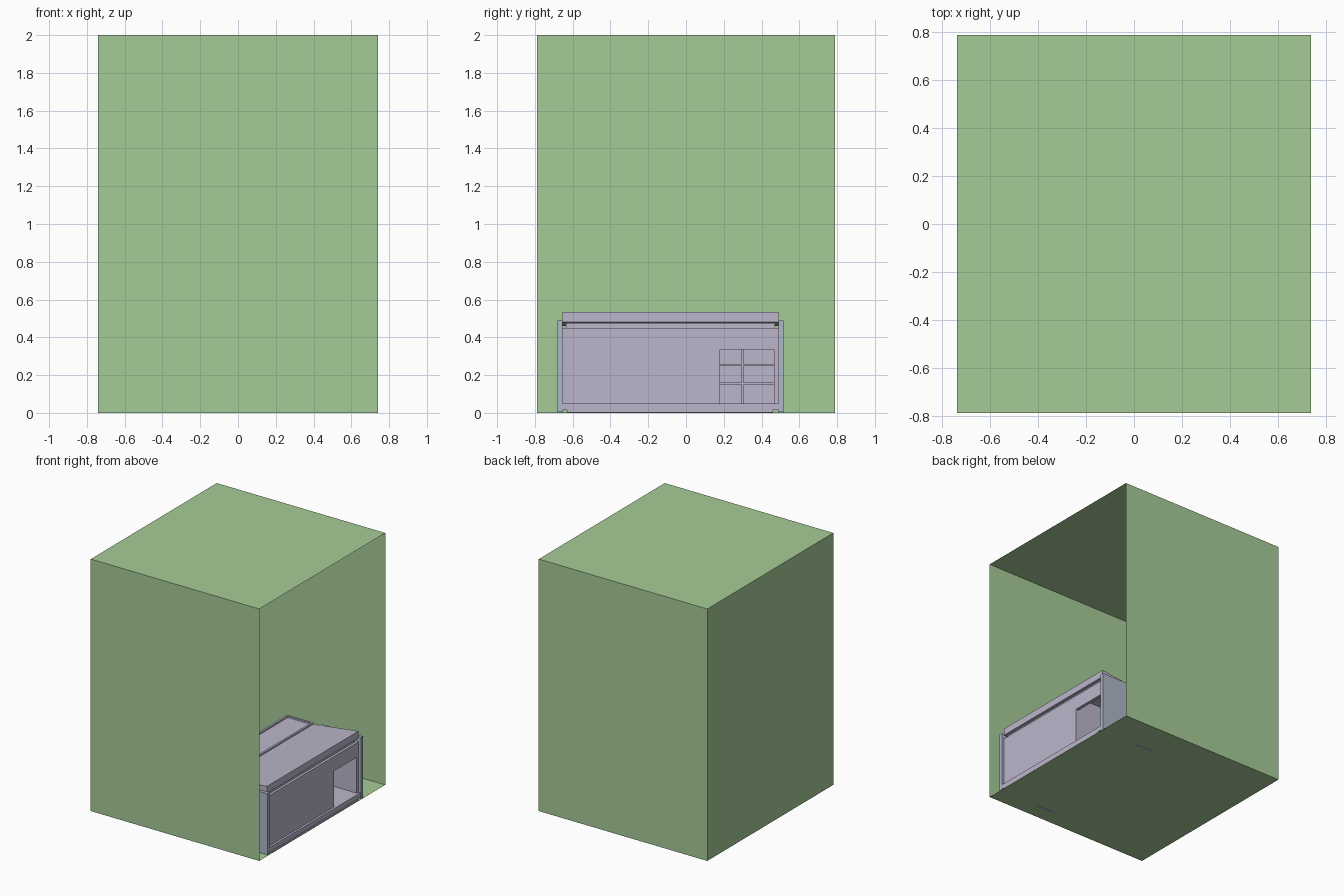
import bpy, bmesh

if "Cube" in bpy.data.objects:
    bpy.data.objects.remove(bpy.data.objects["Cube"])


def material(name, rgb):
    m = bpy.data.materials.new(name)
    m.diffuse_color = (*rgb, 1)
    m.use_nodes = True
    m.node_tree.nodes["Principled BSDF"].inputs["Base Color"].default_value = m.diffuse_color
    return m


GREEN = material("green", (0.38, 0.60, 0.31))
LAVENDER = material("lavender", (0.50, 0.47, 0.60))
BLUE = material("grey_blue", (0.42, 0.48, 0.58))


def finish(name, bm, mat):
    me = bpy.data.meshes.new(name)
    bm.to_mesh(me)
    bm.free()
    ob = bpy.data.objects.new(name, me)
    bpy.context.collection.objects.link(ob)
    me.materials.append(mat)
    return ob


def cube_bm(x, y, z):
    """Box from (min, max) ranges."""
    bm = bmesh.new()
    bmesh.ops.create_cube(bm, size=1)
    for v in bm.verts:
        for i, r in enumerate((x, y, z)):
            v.co[i] = r[1] if v.co[i] > 0 else r[0]
    return bm


def box(name, x, y, z, mat=LAVENDER):
    return finish(name, cube_bm(x, y, z), mat)


def extrude_y(name, profile, y, mat=LAVENDER):
    """Closed x,z profile swept along y."""
    bm = bmesh.new()
    face = bm.faces.new([bm.verts.new((px, y[0], pz)) for px, pz in profile])
    new = bmesh.ops.extrude_face_region(bm, geom=[face])["geom"]
    bmesh.ops.translate(bm, vec=(0, y[1] - y[0], 0),
                        verts=[g for g in new if isinstance(g, bmesh.types.BMVert)])
    bmesh.ops.recalc_face_normals(bm, faces=bm.faces)
    return finish(name, bm, mat)


# Tall thin-walled enclosure, open on the right side
bm = cube_bm((-0.74, 0.74), (-0.79, 0.79), (0, 2))
bmesh.ops.delete(bm, geom=[f for f in bm.faces if f.normal.x > 0.5], context='FACES')
finish("enclosure", bm, GREEN)

# Low unit inside the enclosure, facing the open side
Y0, Y1 = -0.655, 0.49       # length of the unit
XB, XF = 0.09, 0.715        # back and face
OY, OZ = (0.18, 0.465), (0.05, 0.335)   # doorway

# Plinth: stepped base with a projecting ledge
box("plinth_foot", (XB, 0.738), (-0.63, 0.46), (0.001, 0.015))
box("plinth", (XB, 0.732), (Y0, Y1), (0.015, 0.05))

# Face wall around the doorway
face = (XF - 0.025, XF)
box("face_wall", face, (Y0, OY[0]), (0.05, 0.45))
box("face_jamb", face, (OY[1], Y1), (0.05, 0.45))
box("face_lintel", face, OY, (OZ[1], 0.45))

# Side and back walls
for name, y in (("near", (Y0, Y0 + 0.02)), ("far", (Y1 - 0.02, Y1))):
    box(name + "_side_wall", (XB, XF - 0.025), y, (0.05, 0.45))
box("back_wall", (XB, XB + 0.02), (Y0, Y1), (0.05, 0.45))

# Compartment behind the doorway with post and rails
box("compartment_side", (XB + 0.02, XF - 0.025), (OY[0] - 0.02, OY[0]), (0.05, 0.45))
box("compartment_post", (0.40, 0.41), (0.295, 0.305), (0.05, 0.45))
for i, z in enumerate((0.15, 0.25)):
    box(f"compartment_rail_{i}", (0.40, 0.41), (OY[0], OY[1]), (z, z + 0.01))

# Recessed groove under the roof
box("groove_band", (XB + 0.02, XF - 0.02), (Y0 + 0.02, Y1 - 0.02), (0.44, 0.475))

# Roof slab sloping down to the back
extrude_y("roof_slab", [(XF, 0.48), (XF, 0.535), (0.32, 0.485), (XB, 0.485),
                        (XB, 0.46), (0.32, 0.46)], (Y0, Y1))

# Raised rim of the roof tray
for i, x in enumerate((XB, 0.305)):
    box(f"tray_long_rim_{i}", (x, x + 0.015), (Y0, Y1), (0.485, 0.497))
for i, y in enumerate((Y0, Y1 - 0.015)):
    box(f"tray_short_rim_{i}", (XB + 0.015, 0.305), (y, y + 0.015), (0.485, 0.497))

# End panels, each with a foot passing into the floor
for name, y in (("near", (-0.68, Y0)), ("far", (Y1, 0.515))):
    extrude_y(name + "_end_panel",
              [(0.22, -0.001), (0.39, -0.001), (0.39, 0.004), (0.735, 0.004),
               (0.735, 0.49), (0.38, 0.49), (0.36, 0.465), (0.22, 0.465)], y, BLUE)
